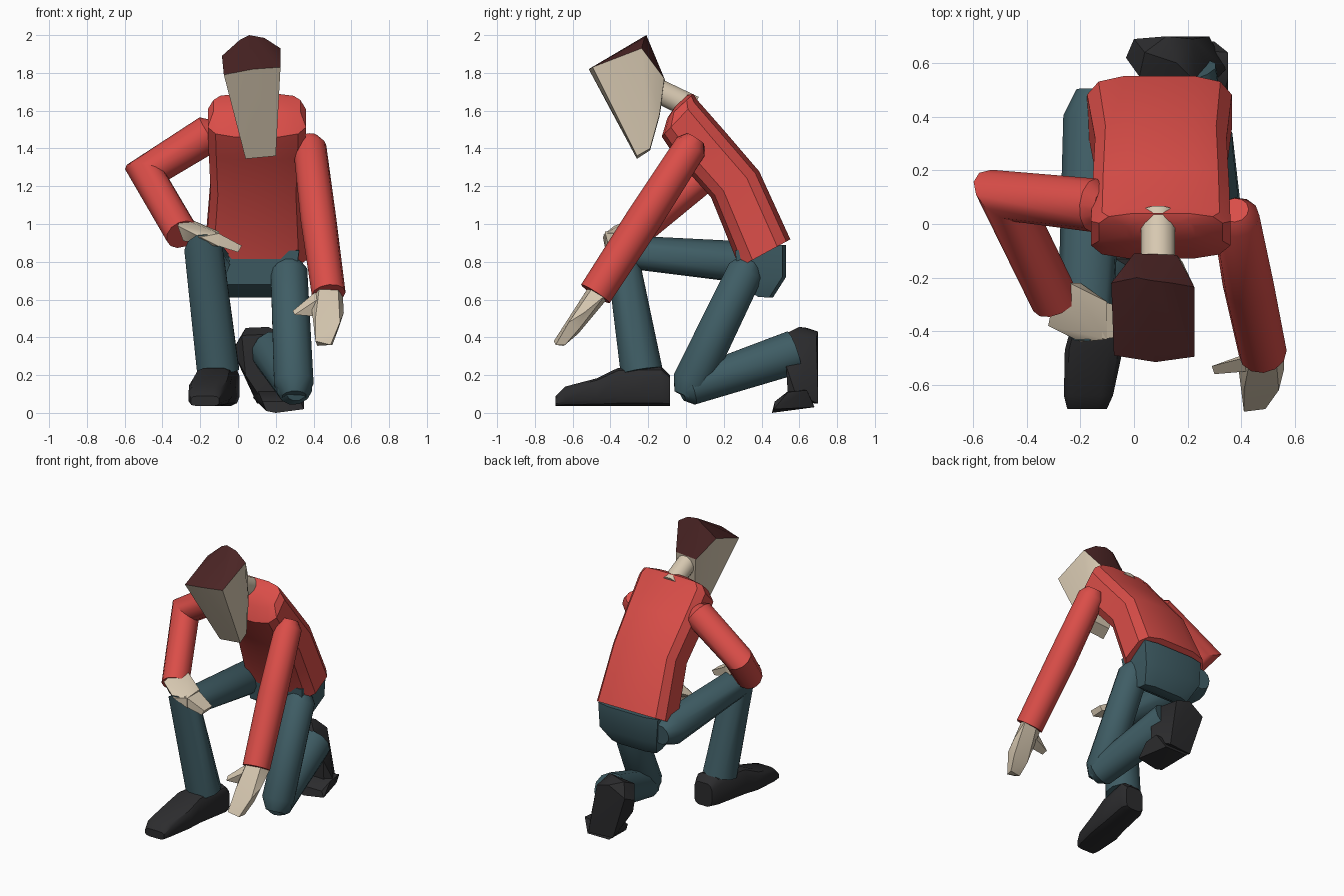
import bpy, bmesh, math
from mathutils import Vector as V

COLOURS = {"shirt": (0.7, 0.075, 0.065), "trousers": (0.05, 0.11, 0.13), "skin": (0.68, 0.58, 0.44),
           "shoe": (0.025, 0.025, 0.027), "hair": (0.07, 0.018, 0.018)}
MATS = {}
for key, c in COLOURS.items():
    MATS[key] = bpy.data.materials.new(key)
    MATS[key].diffuse_color = (*c, 1)


def finish(bm, name, mat):
    bmesh.ops.recalc_face_normals(bm, faces=bm.faces)
    me = bpy.data.meshes.new(name)
    bm.to_mesh(me)
    bm.free()
    me.materials.append(MATS[mat])
    ob = bpy.data.objects.new(name, me)
    bpy.context.collection.objects.link(ob)
    return ob


def skin_rings(rings, name, mat):
    bm = bmesh.new()
    rows = [[bm.verts.new(p) for p in r] for r in rings]
    n = len(rows[0])
    for a, b in zip(rows, rows[1:]):
        for i in range(n):
            j = (i + 1) % n
            bm.faces.new((a[i], a[j], b[j], b[i]))
    bm.faces.new(rows[0])
    bm.faces.new(rows[-1])
    return finish(bm, name, mat)


def ring(c, u, v, n=12, power=1.0):
    """Superellipse section around c; power below 1 makes it squarer."""
    out = []
    for i in range(n):
        a = math.tau * (i + 0.5) / n
        ca, sa = math.cos(a), math.sin(a)
        out.append(V(c) + V(u) * math.copysign(abs(ca) ** power, ca)
                   + V(v) * math.copysign(abs(sa) ** power, sa))
    return out


def tube(name, mat, pts, radii, caps=(0.04, 0.04), n=12):
    """Limb through pts with mitred joints and softly rounded ends."""
    p = [V(q) for q in pts]
    d = [(b - a).normalized() for a, b in zip(p, p[1:])]
    ref = d[0].cross(d[1]).normalized() if len(d) > 1 else V((1, 0, 0))
    rings = []
    for i, (q, r) in enumerate(zip(p, radii)):
        din, dout = d[max(i - 1, 0)], d[min(i, len(d) - 1)]
        t = (din + dout).normalized()
        u = (ref - t * ref.dot(t)).normalized()
        v = t.cross(u)
        stretch = min(1.35, 1 / max(t.dot(din), 0.3))
        rings.append(ring(q, u * r, v * r * stretch, n))
        end = 0 if i == 0 else 1
        if i in (0, len(p) - 1) and caps[end]:
            cap = ring(q + t * caps[end] * (1 if end else -1), u * r * 0.6, v * r * 0.6, n)
            rings.insert(len(rings) - (1 - end), cap)
    return skin_rings(rings, name, mat)


def hull(name, mat, pts):
    bm = bmesh.new()
    for q in pts:
        bm.verts.new(q)
    res = bmesh.ops.convex_hull(bm, input=bm.verts)
    junk = {g for g in res["geom_interior"] + res["geom_unused"] if isinstance(g, bmesh.types.BMVert)}
    bmesh.ops.delete(bm, geom=list(junk), context='VERTS')
    return finish(bm, name, mat)


# Torso: squarish rings leaning forward; (back y, z, front y, z, centre x, half width)
spine = [(0.555, 0.92, 0.28, 0.77, 0.095, 0.275), (0.39, 1.28, 0.13, 1.14, 0.10, 0.25),
         (0.21, 1.49, -0.05, 1.34, 0.10, 0.26), (0.06, 1.66, -0.13, 1.46, 0.10, 0.265),
         (0.04, 1.69, -0.10, 1.56, 0.10, 0.235), (0.01, 1.685, -0.06, 1.62, 0.10, 0.13)]
torso = []
for by, bz, fy, fz, cx, hw in spine:
    torso.append(ring((cx, (by + fy) / 2, (bz + fz) / 2), (hw, 0, 0),
                      (0, (by - fy) / 2, (bz - fz) / 2), 12, 0.55))
skin_rings(torso, "shirt_torso", "shirt")

# Neck and head, with the hair as a low roof sharing the head's rim
tube("neck", "skin", [(0.09, -0.2, 1.73), (0.09, 0.04, 1.615)], [0.066, 0.066], (0, 0))
rim = [(-0.075, -0.49, 1.79), (0.08, -0.515, 1.82), (0.225, -0.495, 1.83), (0.225, -0.235, 1.93),
       (0.16, -0.115, 1.77), (0.0, -0.11, 1.76), (-0.085, -0.22, 1.89)]
jaw = [(0.04, -0.26, 1.345), (0.2, -0.26, 1.36), (0.2, -0.19, 1.40), (0.05, -0.19, 1.39),
       (0.03, -0.14, 1.57), (0.18, -0.14, 1.58)]
hull("head", "skin", rim + jaw)
hull("hair", "hair", rim + [(0.06, -0.21, 2.0), (0.14, -0.22, 1.985), (0.01, -0.2, 1.975)])

# Sleeves
tube("right_sleeve", "shirt", [(-0.15, 0.07, 1.48), (-0.485, 0.105, 1.27), (-0.295, -0.285, 0.945)],
     [0.1, 0.095, 0.09], (0.04, 0))
tube("left_sleeve", "shirt", [(0.38, 0.025, 1.41), (0.425, -0.22, 1.03), (0.48, -0.48, 0.63)],
     [0.088, 0.095, 0.09], (0.05, 0))

# Right hand draped over the knee: palm and fingers
hull("right_palm", "skin", [(-0.32, -0.38, 0.99), (-0.30, -0.28, 1.03), (-0.24, -0.22, 1.02),
                            (-0.29, -0.36, 0.91), (-0.2, -0.22, 0.95), (-0.1, -0.29, 0.96),
                            (-0.2, -0.44, 0.93), (-0.1, -0.43, 0.95), (-0.1, -0.43, 0.88),
                            (-0.1, -0.3, 0.89)])
hull("right_fingers", "skin", [(-0.12, -0.29, 0.96), (-0.12, -0.43, 0.96), (-0.12, -0.43, 0.89),
                               (-0.12, -0.3, 0.89), (0.02, -0.32, 0.885), (0.02, -0.41, 0.885),
                               (0.0, -0.41, 0.85), (0.0, -0.32, 0.855)])

# Left hand reaching down: palm and thumb
hull("left_palm", "skin", [(0.40, -0.45, 0.64), (0.43, -0.52, 0.66), (0.53, -0.5, 0.655),
                           (0.555, -0.43, 0.62), (0.47, -0.42, 0.6), (0.39, -0.54, 0.55),
                           (0.56, -0.54, 0.53), (0.41, -0.62, 0.5), (0.54, -0.62, 0.48),
                           (0.42, -0.57, 0.42), (0.53, -0.57, 0.44), (0.41, -0.7, 0.38),
                           (0.49, -0.69, 0.36), (0.42, -0.65, 0.355), (0.5, -0.64, 0.36)])
hull("left_thumb", "skin", [(0.41, -0.5, 0.64), (0.42, -0.55, 0.6), (0.43, -0.48, 0.56),
                            (0.42, -0.53, 0.51), (0.35, -0.52, 0.58), (0.36, -0.55, 0.53),
                            (0.29, -0.53, 0.54), (0.3, -0.56, 0.52)])

# Hips: one side profile spread across the width
profile = [(0.53, 0.89, 1.0), (0.53, 0.72, 0.95), (0.46, 0.61, 0.75), (0.38, 0.615, 0.75),
           (0.28, 0.68, 0.85), (0.26, 0.86, 0.95)]
hull("hips", "trousers", [(0.1 + s * 0.235 * k, y - (0.02 if abs(s) == 1 and y > 0.4 else 0), z)
                          for y, z, k in profile for s in (-1, -0.6, 0.6, 1)])

# Legs: the right one bent upright, the left one folded onto its knee
tube("right_leg", "trousers", [(-0.15, 0.40, 0.79), (-0.18, -0.335, 0.85), (-0.105, -0.235, 0.22)],
     [0.115, 0.105, 0.115], (0.1, 0))
tube("left_thigh", "trousers", [(0.27, 0.315, 0.75), (0.295, 0.03, 0.16)], [0.1, 0.108], (0.06, 0.08))
tube("left_shin", "trousers", [(0.3, 0.02, 0.135), (0.19, 0.57, 0.32)], [0.098, 0.12], (0.05, 0))

# Right shoe, flat on the ground; (y, centre x, half width, top z)
shoe = [(-0.69, -0.175, 0.075, 0.09), (-0.64, -0.17, 0.093, 0.14), (-0.47, -0.15, 0.11, 0.185),
        (-0.36, -0.13, 0.10, 0.24), (-0.13, -0.085, 0.095, 0.245), (-0.085, -0.075, 0.07, 0.20)]
skin_rings([ring((x, y, (top + 0.035) / 2), (w, 0, 0), (0, 0, (top - 0.035) / 2), 12, 0.5)
            for y, x, w, top in shoe], "right_shoe", "shoe")

# Left shoe, standing on its toes
hull("left_shoe", "shoe", [(0.02, 0.55, 0.41), (0.04, 0.64, 0.45), (0.16, 0.60, 0.455),
                           (0.23, 0.53, 0.42), (0.0, 0.69, 0.36), (0.12, 0.70, 0.43),
                           (0.22, 0.69, 0.40), (-0.03, 0.62, 0.33), (0.30, 0.53, 0.25),
                           (0.04, 0.54, 0.2), (0.1, 0.68, 0.05), (0.28, 0.70, 0.05),
                           (0.345, 0.58, 0.1), (0.12, 0.54, 0.08), (0.3, 0.54, 0.08)])
hull("left_shoe_toe", "shoe", [(0.08, 0.66, 0.08), (0.35, 0.64, 0.12), (0.13, 0.68, 0.03),
                               (0.3, 0.68, 0.03), (0.1, 0.56, 0.13), (0.35, 0.54, 0.11),
                               (0.13, 0.47, 0.06), (0.33, 0.47, 0.06), (0.15, 0.46, 0.01),
                               (0.35, 0.465, 0.02), (0.2, 0.455, 0.0)])

# Soft shading with crisp edges kept
bpy.ops.object.select_all(action='SELECT')
bpy.context.view_layer.objects.active = bpy.data.objects["head"]
bpy.ops.object.shade_smooth_by_angle(angle=math.radians(35))
